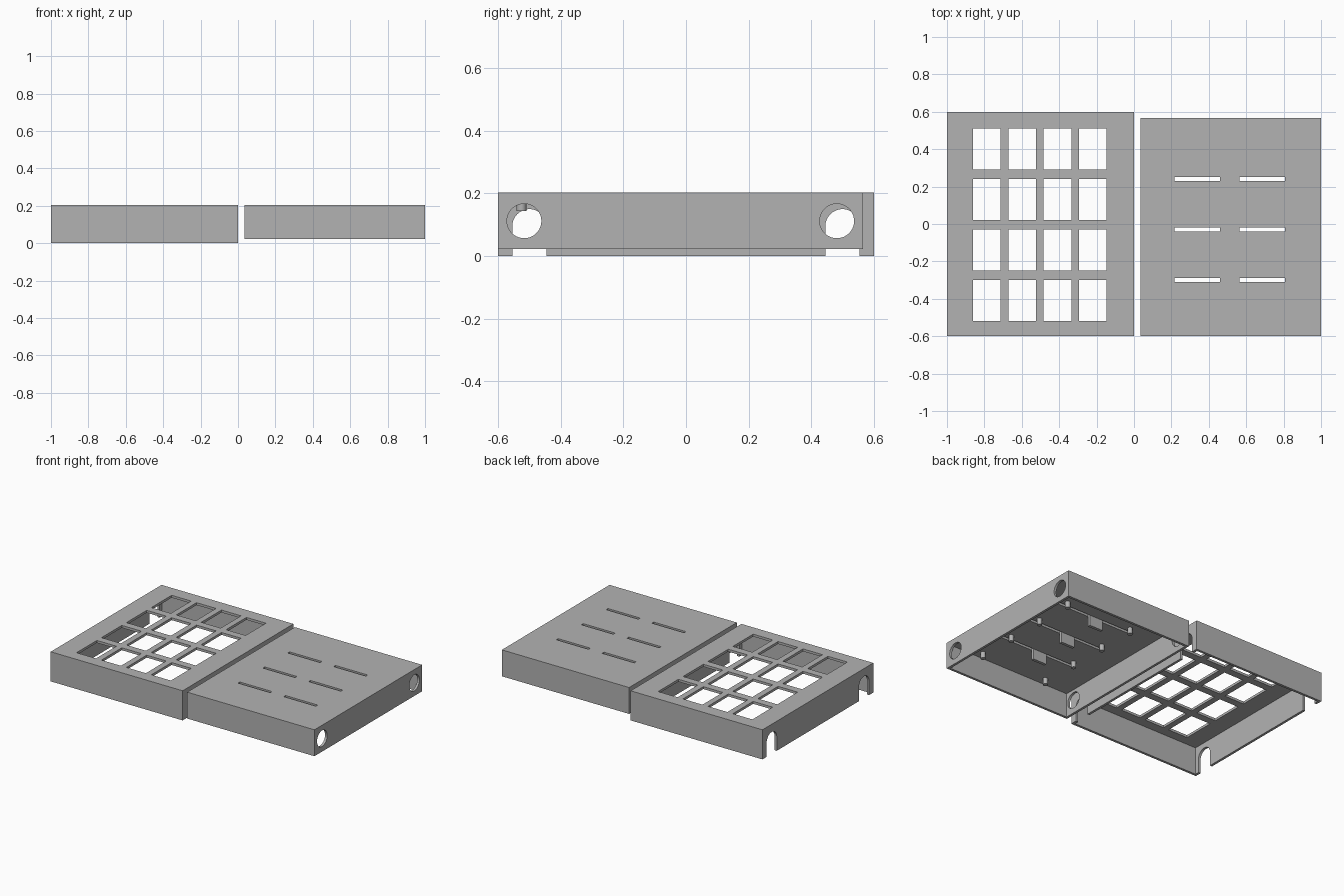
import bpy, bmesh, math
from mathutils import Matrix, Vector

if "Cube" in bpy.data.objects:
    bpy.data.objects.remove(bpy.data.objects["Cube"], do_unlink=True)

grey = bpy.data.materials.new("matte_grey")
grey.use_nodes = True
COLOR = (0.45, 0.45, 0.45, 1)
grey.diffuse_color = COLOR
grey.node_tree.nodes["Principled BSDF"].inputs["Base Color"].default_value = COLOR

WALL = 0.0167
TOP = 0.203


def add_box(bm, x0, x1, y0, y1, z0, z1):
    size = Matrix.Diagonal((x1 - x0, y1 - y0, z1 - z0, 1))
    centre = Vector((x0 + x1, y0 + y1, z0 + z1)) / 2
    bmesh.ops.create_cube(bm, size=1, matrix=Matrix.Translation(centre) @ size)


def add_prism_x(bm, profile, x0, x1):
    """Extrude a closed (y, z) profile along x."""
    face = bm.faces.new([bm.verts.new((x0, y, z)) for y, z in profile])
    grown = bmesh.ops.extrude_face_region(bm, geom=[face])["geom"]
    verts = [g for g in grown if isinstance(g, bmesh.types.BMVert)]
    bmesh.ops.translate(bm, verts=verts, vec=(x1 - x0, 0, 0))


def arc(y, z, r, turn, steps):
    return [(y + r * math.cos(turn * i / steps), z + r * math.sin(turn * i / steps))
            for i in range(steps + 1)]


def finish(bm, name):
    bmesh.ops.recalc_face_normals(bm, faces=bm.faces)
    mesh = bpy.data.meshes.new(name)
    bm.to_mesh(mesh)
    bm.free()
    mesh.materials.append(grey)
    obj = bpy.data.objects.new(name, mesh)
    bpy.context.collection.objects.link(obj)
    return obj


def smooth(obj):
    bpy.ops.object.select_all(action="DESELECT")
    obj.select_set(True)
    bpy.context.view_layer.objects.active = obj
    bpy.ops.object.shade_smooth_by_angle(angle=math.radians(30))


def cut(obj, bm):
    """Subtract the shapes in bm, then discard the cutter."""
    cutter = finish(bm, "cutter")
    cutter.hide_render = True
    mod = obj.modifiers.new("cut", "BOOLEAN")
    mod.operation, mod.solver, mod.object = "DIFFERENCE", "EXACT", cutter
    bpy.context.view_layer.objects.active = obj
    bpy.ops.object.modifier_apply(modifier=mod.name)
    bpy.data.objects.remove(cutter, do_unlink=True)


def make_shell(name, x0, x1, y0, y1, z0):
    """Box with an open underside."""
    bm = bmesh.new()
    add_box(bm, x0, x1, y0, y1, z0, TOP)
    shell = finish(bm, name)
    bm = bmesh.new()
    add_box(bm, x0 + WALL, x1 - WALL, y0 + WALL, y1 - WALL, z0 - 0.1, TOP - WALL)
    cut(shell, bm)
    return shell


# Key cover with a grid of openings
cover = make_shell("key_cover", -1, 0, -0.6, 0.6, 0)
bm = bmesh.new()
for col in range(4):
    for row in range(4):
        x, y = -0.787 + 0.189 * col, -0.409 + 0.27 * row
        add_box(bm, x - 0.074, x + 0.074, y - 0.11, y + 0.11, 0.15, 0.3)
cut(cover, bm)

# Arched notches through both side walls
bm = bmesh.new()
for y in (-0.5, 0.5):
    arch = arc(y, 0.095, 0.055, math.pi, 24)
    add_prism_x(bm, arch + [(y - 0.055, -0.1), (y + 0.055, -0.1)], -1.1, 0.1)
cut(cover, bm)
smooth(cover)

# Base tray with pairs of strap slots
tray = make_shell("base_tray", 0.035, 1, -0.6, 0.566, 0.022)
SLOT_ROWS = [-0.3, -0.03, 0.24]
bm = bmesh.new()
for y in SLOT_ROWS:
    for x in (0.339, 0.686):
        add_box(bm, x - 0.122, x + 0.122, y - 0.01, y + 0.01, 0.15, 0.3)
cut(tray, bm)

# Round holes through both side walls
bm = bmesh.new()
for y in (-0.517, 0.482):
    add_prism_x(bm, arc(y, 0.112, 0.055, math.tau, 40)[:-1], -0.05, 1.1)
cut(tray, bm)
smooth(tray)

# Ribs hanging between the slots
bm = bmesh.new()
for y in SLOT_ROWS:
    add_box(bm, 0.461, 0.564, y - 0.01, y + 0.01, 0.115, TOP - WALL / 2)
finish(bm, "tray_ribs")

# Mounting pegs under the tray top
bm = bmesh.new()
for x in (0.27, 0.77):
    for row in range(4):
        place = Matrix.Translation((x, -0.526 + 0.27 * row, 0.169))
        bmesh.ops.create_cone(bm, cap_ends=True, segments=16, radius1=0.016,
                              radius2=0.016, depth=0.05, matrix=place)
smooth(finish(bm, "tray_pegs"))
